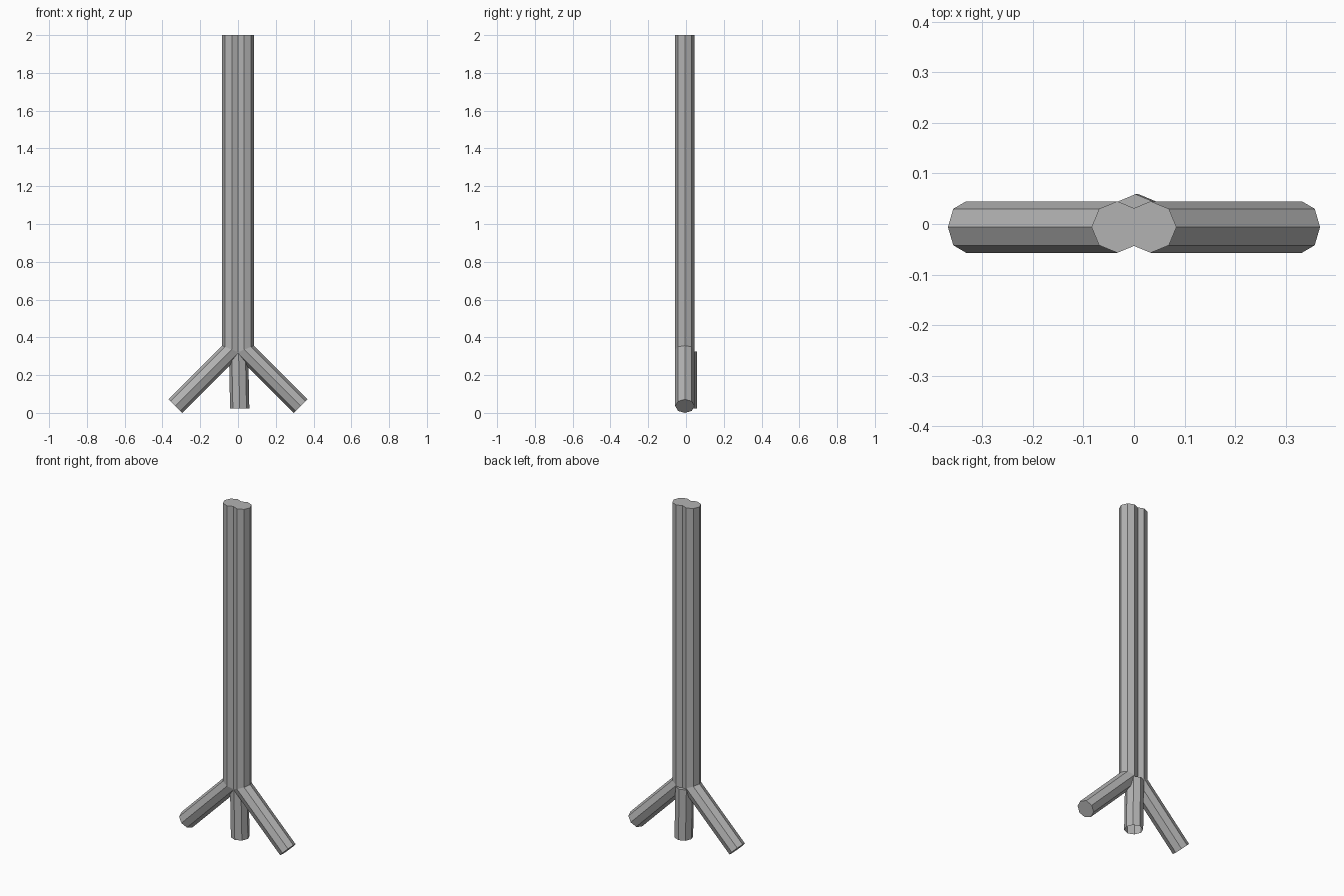
import bpy, bmesh, math
from mathutils import Vector

if "Cube" in bpy.data.objects:
    bpy.data.objects.remove(bpy.data.objects["Cube"])

R = 0.051      # tube radius
SIDES = 8

# Dark grey metal
grey = bpy.data.materials.new("dark_grey")
grey.diffuse_color = (0.45, 0.45, 0.45, 1)
grey.use_nodes = True
grey.node_tree.nodes["Principled BSDF"].inputs["Base Color"].default_value = grey.diffuse_color


def tube(name, rings, cap_start=True, cap_end=True):
    """Loft an octagonal tube; each ring is (centre, in-plane offset axis)."""
    bm = bmesh.new()
    loops = []
    for centre, axis in rings:
        loop = []
        for i in range(SIDES):
            a = math.tau * i / SIDES
            p = Vector(centre) + Vector(axis) * R * math.cos(a) + Vector((0, R * math.sin(a), 0))
            loop.append(bm.verts.new(p))
        loops.append(loop)
    for a, b in zip(loops, loops[1:]):
        for i in range(SIDES):
            j = (i + 1) % SIDES
            bm.faces.new((a[i], a[j], b[j], b[i]))
    if cap_start:
        bm.faces.new(loops[0])
    if cap_end:
        bm.faces.new(loops[-1])
    bmesh.ops.recalc_face_normals(bm, faces=bm.faces)
    mesh = bpy.data.meshes.new(name)
    bm.to_mesh(mesh)
    bm.free()
    mesh.materials.append(grey)
    obj = bpy.data.objects.new(name, mesh)
    bpy.context.collection.objects.link(obj)
    return obj


# Two mirrored bent poles: upright half of the post, mitred into a 45 degree leg
c = math.sqrt(0.5)
miter = math.tan(math.radians(22.5))
for name, s in (("left_bent_pole", -1), ("right_bent_pole", 1)):
    tube(name, [
        ((s * 0.033, -0.006, 2.0), (s, 0, 0)),
        ((s * 0.033, -0.006, 0.335), (s, 0, miter)),
        ((s * 0.332, -0.006, 0.036), (s * c, 0, c)),
    ])

# Short rear leg, leaning slightly, open at the bottom
tube("rear_leg", [
    ((0.003, 0.008, 0.325), (1, 0, 0)),
    ((0.009, 0.008, 0.022), (1, 0, 0)),
], cap_end=False)
